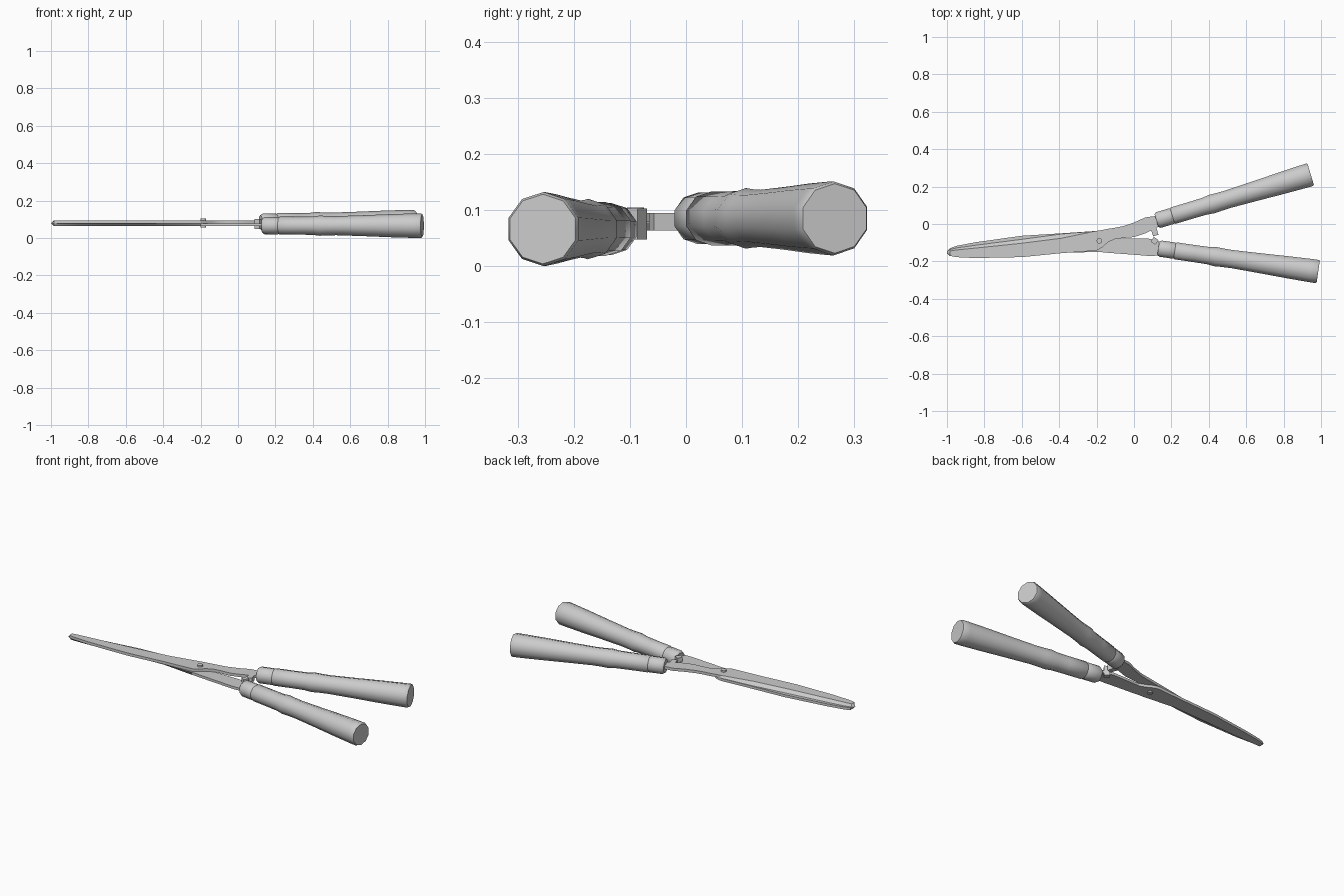
import bpy, bmesh, math
from mathutils import Matrix, Vector

if "Cube" in bpy.data.objects:
    bpy.data.objects.remove(bpy.data.objects["Cube"])


def finish(bm, name, smooth=None):
    bmesh.ops.recalc_face_normals(bm, faces=bm.faces)
    me = bpy.data.meshes.new(name)
    bm.to_mesh(me)
    bm.free()
    ob = bpy.data.objects.new(name, me)
    bpy.context.collection.objects.link(ob)
    if smooth:
        bpy.context.view_layer.objects.active = ob
        ob.select_set(True)
        bpy.ops.object.shade_smooth_by_angle(angle=math.radians(smooth))
        ob.select_set(False)
    return ob


def loft(name, rings, smooth=None):
    """Skin a list of equally long point rings and cap both ends."""
    bm = bmesh.new()
    vs = [[bm.verts.new(p) for p in ring] for ring in rings]
    n = len(vs[0])
    for a, b in zip(vs, vs[1:]):
        for i in range(n):
            j = (i + 1) % n
            bm.faces.new((a[i], a[j], b[j], b[i]))
    bm.faces.new(vs[0])
    bm.faces.new(vs[-1])
    return finish(bm, name, smooth)


def turned(name, start, end, profile, sides=10):
    """Lathe (distance, radius) pairs along a level axis, a corner on top."""
    start, end = Vector(start), Vector(end)
    d = (end - start).normalized()
    side = Vector((-d.y, d.x, 0))
    up = Vector((0, 0, 1))
    rings = []
    for t, r in profile:
        angs = [2 * math.pi * k / sides for k in range(sides)]
        rings.append([start + d * t + (up * math.cos(a) + side * math.sin(a)) * r
                      for a in angs])
    return loft(name, rings, 40)


def blade(name, stations, z_in, z_out, edge_up):
    """Stations are (x, upper y, lower y); outer face is ground to the edge."""
    rings = []
    for x, yu, yl in stations:
        g = 0.22 * (yu - yl) if x < -0.3 else 0.0
        ou, ol = (yu - g, yl) if edge_up else (yu, yl + g)
        xo = x + (0.02 if x < -0.99 else 0.0)
        rings.append([(x, yu, z_in), (x, yl, z_in), (xo, ol, z_out), (xo, ou, z_out)])
    return loft(name, rings, 20)


def box(name, loc, size, angle):
    bm = bmesh.new()
    bmesh.ops.create_cube(bm, size=1, matrix=Matrix.Translation(loc)
                          @ Matrix.Rotation(math.radians(angle), 4, 'Z')
                          @ Matrix.Diagonal((*size, 1)))
    return finish(bm, name)


# Blades with their arms, crossing at the pivot
blade("upper_blade", [
    (0.17, 0.055, 0.005), (0.11, 0.042, -0.025), (0.06, 0.035, -0.05),
    (0.0, 0.008, -0.07), (-0.06, -0.012, -0.075), (-0.10, -0.02, -0.08),
    (-0.14, -0.026, -0.098), (-0.17, -0.032, -0.125), (-0.20, -0.037, -0.142),
    (-0.39, -0.054, -0.156), (-0.60, -0.082, -0.177), (-0.85, -0.114, -0.182),
    (-0.95, -0.128, -0.177), (-0.985, -0.137, -0.17), (-1.0, -0.147, -0.158),
], 0.079, 0.095, True)
blade("lower_blade", [
    (0.17, -0.105, -0.16), (0.11, -0.085, -0.17), (0.07, -0.077, -0.17),
    (-0.03, -0.077, -0.162), (-0.10, -0.078, -0.157), (-0.14, -0.062, -0.154),
    (-0.17, -0.045, -0.151), (-0.20, -0.037, -0.15), (-0.39, -0.05, -0.153),
    (-0.60, -0.063, -0.162), (-0.85, -0.098, -0.17), (-0.95, -0.117, -0.168),
    (-0.985, -0.13, -0.164), (-1.0, -0.145, -0.156),
], 0.078, 0.063, False)

# Pivot bolt
bm = bmesh.new()
bmesh.ops.create_cone(bm, cap_ends=True, segments=10, radius1=0.015, radius2=0.015,
                      depth=0.048, matrix=Matrix.Translation((-0.185, -0.09, 0.08)))
finish(bm, "pivot_bolt", 40)

# Bump stops between the arms
box("upper_stop", (0.11, -0.04, 0.079), (0.03, 0.045, 0.032), 17)
box("lower_stop", (0.11, -0.09, 0.075), (0.03, 0.03, 0.055), -35)

# Ferrules and turned grips
ferrule = [(0.0, 0.038), (0.012, 0.046), (0.085, 0.046), (0.09, 0.043)]
grip = [(0.088, 0.043), (0.094, 0.048), (0.20, 0.048), (0.27, 0.049), (0.31, 0.054),
        (0.35, 0.052), (0.40, 0.051), (0.55, 0.056), (0.70, 0.062), (0.82, 0.0655)]
for label, s, e in (("upper", (0.12, 0.018, 0.085), (0.945, 0.265, 0.085)),
                    ("lower", (0.13, -0.13, 0.066), (0.985, -0.255, 0.066))):
    length = (Vector(e) - Vector(s)).length
    turned(label + "_ferrule", s, e, ferrule)
    turned(label + "_grip", s, e, grip + [(length - 0.008, 0.066), (length, 0.062)])
